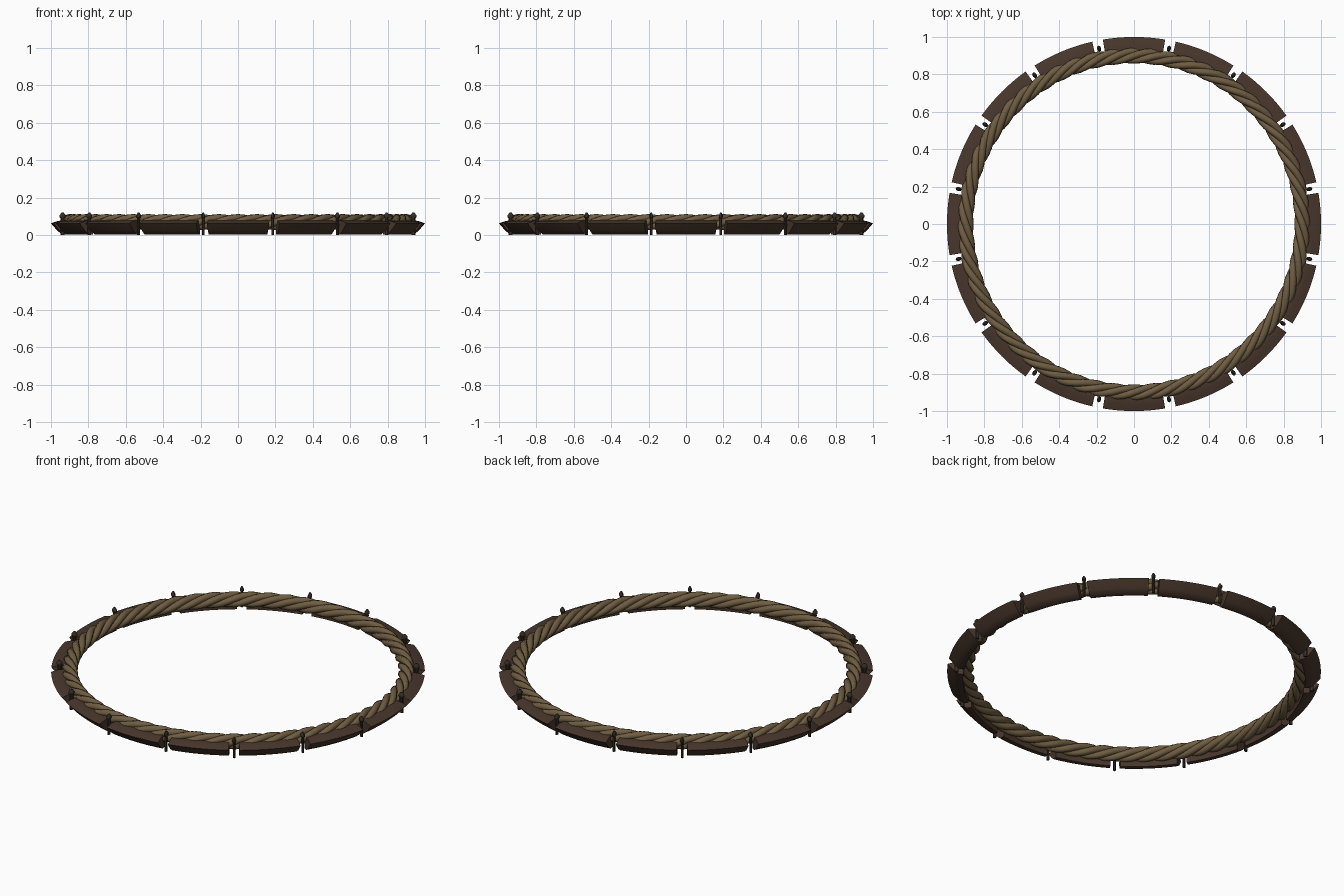
import bpy, math
from math import sin, cos, pi, radians

if "Cube" in bpy.data.objects:
    bpy.data.objects.remove(bpy.data.objects["Cube"])

def material(name, col):
    m = bpy.data.materials.new(name)
    m.diffuse_color = (*col, 1)
    m.use_nodes = True
    m.node_tree.nodes["Principled BSDF"].inputs["Base Color"].default_value = m.diffuse_color
    return m

WOOD = material("dark_wood", (0.065, 0.038, 0.025))
ROPE = material("rope_fibre", (0.16, 0.11, 0.055))
IRON = material("peg_dark", (0.04, 0.03, 0.022))

def make(name, verts, faces, mat, angle=40):
    me = bpy.data.meshes.new(name)
    me.from_pydata(verts, [], faces)
    me.materials.append(mat)
    ob = bpy.data.objects.new(name, me)
    bpy.context.collection.objects.link(ob)
    bpy.ops.object.select_all(action='DESELECT')
    ob.select_set(True)
    bpy.context.view_layer.objects.active = ob
    bpy.ops.object.mode_set(mode='EDIT')
    bpy.ops.mesh.select_all(action='SELECT')
    bpy.ops.mesh.normals_make_consistent(inside=False)
    bpy.ops.object.mode_set(mode='OBJECT')
    bpy.ops.object.shade_smooth_by_angle(angle=radians(angle))
    return ob

def quads(rows, n, closed):
    """Faces joining successive rings of n points."""
    f = []
    for i in range(rows if closed else rows - 1):
        a, b = i * n, ((i + 1) % rows) * n
        f += [(a + j, a + (j + 1) % n, b + (j + 1) % n, b + j) for j in range(n)]
    if not closed:
        f += [tuple(range(n)), tuple(range((rows - 1) * n, rows * n))]
    return f

# Curved wooden segments: profile (radius, height) swept along a short arc
profile = [(0.915, 0.003), (0.94, 0.003), (0.965, 0.022), (1.0, 0.063),
           (0.965, 0.075), (0.93, 0.08), (0.915, 0.078)]
STEPS = 8
for k in range(16):
    mid, half = k * pi / 8, radians(9.6)
    verts = []
    for i in range(STEPS + 1):
        a = mid - half + 2 * half * i / STEPS
        verts += [(r * cos(a), r * sin(a), z) for r, z in profile]
    make(f"rim_segment_{k + 1}", verts, quads(STEPS + 1, len(profile), False), WOOD)

# Twisted rope: four strands wound round the ring
STRANDS, TURNS, N, S = 4, 14, 336, 10
R, Z, OFF, RAD = 0.9, 0.069, 0.022, 0.021
for s in range(STRANDS):
    verts = []
    for i in range(N):
        t = 2 * pi * i / N
        w = TURNS * t + 2 * pi * s / STRANDS
        for j in range(S):
            q = w + 2 * pi * j / S
            r = R + OFF * cos(w) + RAD * cos(q)
            verts.append((r * cos(t), r * sin(t), Z + OFF * sin(w) + RAD * sin(q)))
    make(f"rope_strand_{s + 1}", verts, quads(N, S, True), ROPE, 60)

# Small pegs with pointed heads in the gaps
peg = [(0.009, 0.0), (0.009, 0.09), (0.014, 0.095), (0.014, 0.105), (0.005, 0.12)]
for k in range(16):
    a = (k + 0.5) * pi / 8
    verts = []
    for r, z in peg:
        for j in range(8):
            b = 2 * pi * j / 8
            x, y = 0.956 + r * 1.2 * cos(b), 0.8 * r * sin(b)
            verts.append((x * cos(a) - y * sin(a), x * sin(a) + y * cos(a), z))
    make(f"peg_{k + 1}", verts, quads(len(peg), 8, False), IRON)
